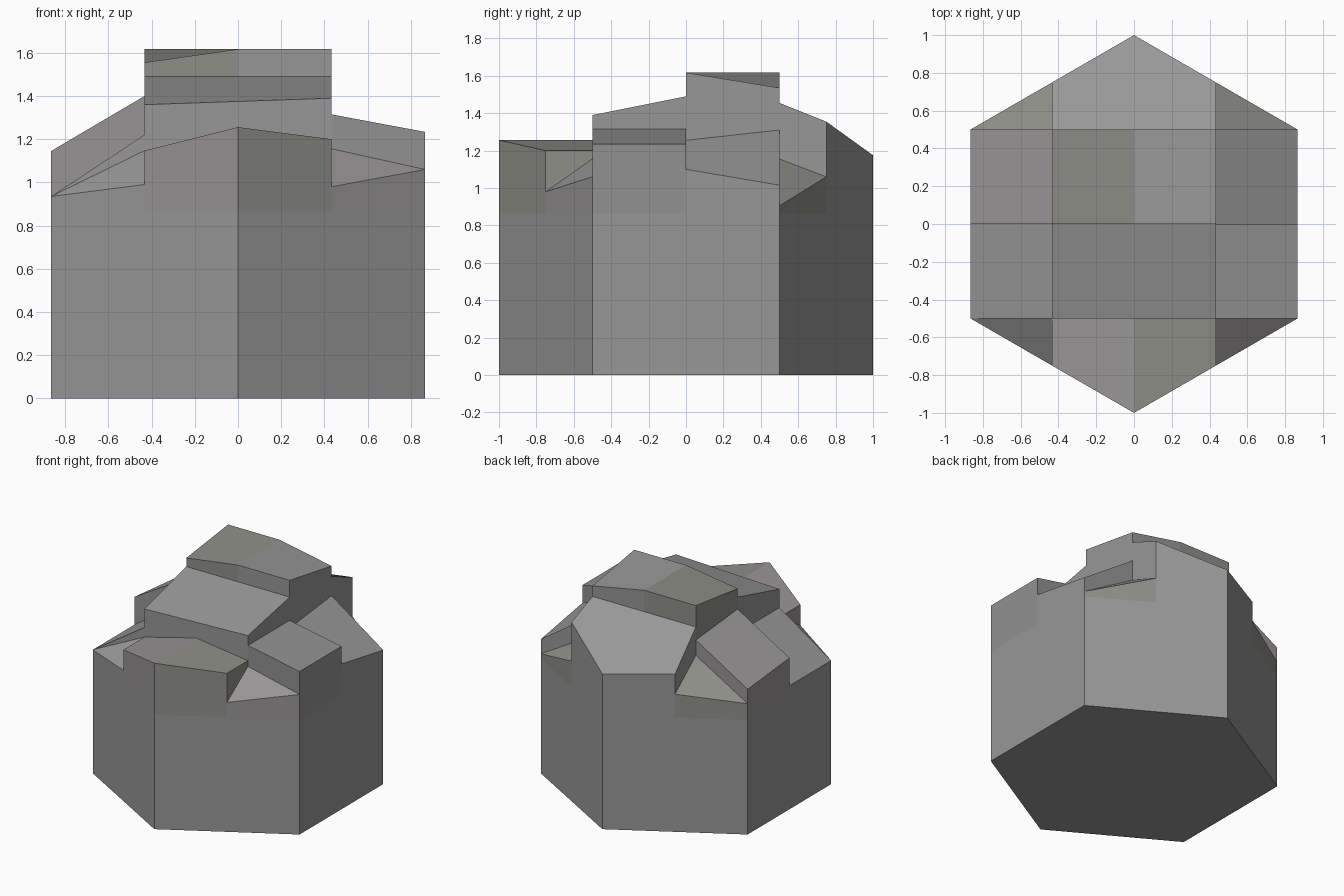
import bpy, bmesh, math

if "Cube" in bpy.data.objects:
    bpy.data.objects.remove(bpy.data.objects["Cube"])

W = math.sqrt(3) / 2      # half width of the hexagon
H = W / 2                 # inner column line
BASE = W                  # height of the plain hexagonal body


def material(name, r, g, b):
    m = bpy.data.materials.new(name)
    m.diffuse_color = (r, g, b, 1)
    m.use_nodes = True
    m.node_tree.nodes["Principled BSDF"].inputs["Base Color"].default_value = m.diffuse_color
    return m


GREY = material("dark_grey", .31, .31, .31)
DIM = material("dim_grey", .285, .285, .285)
OLIVE = material("olive_grey", .275, .275, .25)
WARM = material("warm_grey", .315, .295, .305)


def prism(name, loop, z0, mats, split=None):
    """Upright block over a counter-clockwise loop of (x, y, top height).
    A second material colours the half right of x = 0."""
    bm = bmesh.new()
    low = [bm.verts.new((x, y, z0)) for x, y, z in loop]
    top = [bm.verts.new(p) for p in loop]
    n = len(loop)
    bm.faces.new(low[::-1])
    roof = bm.faces.new(top)
    for i in range(n):
        j = (i + 1) % n
        bm.faces.new((low[i], low[j], top[j], top[i]))
    if split:
        bmesh.utils.face_split(roof, top[split[0]], top[split[1]])
    bmesh.ops.recalc_face_normals(bm, faces=bm.faces[:])
    for f in bm.faces:
        f.material_index = int(len(mats) > 1 and f.calc_center_median().x > 0)
    mesh = bpy.data.meshes.new(name)
    for m in mats:
        mesh.materials.append(m)
    bm.to_mesh(mesh)
    bm.free()
    ob = bpy.data.objects.new(name, mesh)
    bpy.context.collection.objects.link(ob)


def side_block(name, x0, x1, y0, heights, mat):
    """Rectangular block half a unit deep; heights run counter-clockwise."""
    xy = [(x0, y0), (x1, y0), (x1, y0 + .5), (x0, y0 + .5)]
    prism(name, [(x, y, z) for (x, y), z in zip(xy, heights)], BASE, [mat])


def corner_block(name, sx, sy, outer, edge, inner, mat):
    """Triangular block in a corner of the hexagon."""
    loop = [(sx * W, sy * .5, outer), (sx * H, sy * .75, edge), (sx * H, sy * .5, inner)]
    prism(name, loop if sx * sy > 0 else loop[::-1], BASE, [mat])


# Hexagonal body
prism("hex_body", [(-math.sin(a), math.cos(a), BASE)
                   for a in (i * math.pi / 3 for i in range(6))], 0, [GREY])

# Side and middle rectangular blocks
side_block("left_front_block", -W, -H, -.5, (.935, 1.22, 1.22, .935), GREY)
side_block("left_back_block", -W, -H, 0, (1.145, 1.40, 1.356, 1.10), WARM)
side_block("right_front_block", H, W, -.5, (1.315, 1.234, 1.234, 1.315), DIM)
side_block("right_back_block", H, W, 0, (1.255, 1.10, 1.015, 1.31), GREY)
side_block("middle_block", -H, H, -.5, (1.36, 1.39, 1.49, 1.49), GREY)

# Tallest block, creased along its middle
prism("peak_block", [(-H, 0, 1.555), (0, 0, 1.617), (H, 0, 1.617),
                     (H, .5, 1.535), (0, .5, 1.617), (-H, .5, 1.617)],
      BASE, [OLIVE, GREY], (1, 4))

# Front block with a ridge, back block sloping down
prism("front_block", [(-H, -.5, 1.147), (-H, -.75, 1.147), (0, -1, 1.256),
                      (H, -.75, 1.20), (H, -.5, 1.20), (0, -.5, 1.256)],
      BASE, [WARM, OLIVE], (2, 5))
prism("back_block", [(-H, .5, 1.455), (H, .5, 1.455), (H, .75, 1.355),
                     (0, 1, 1.175), (-H, .75, 1.194)], BASE, [GREY])

# Four triangular corners
corner_block("front_left_corner", -1, -1, .935, .99, 1.147, GREY)
corner_block("front_right_corner", 1, -1, 1.06, .98, 1.156, WARM)
corner_block("back_left_corner", -1, 1, .99, 1.042, 1.24, OLIVE)
corner_block("back_right_corner", 1, 1, .905, 1.06, 1.155, OLIVE)
